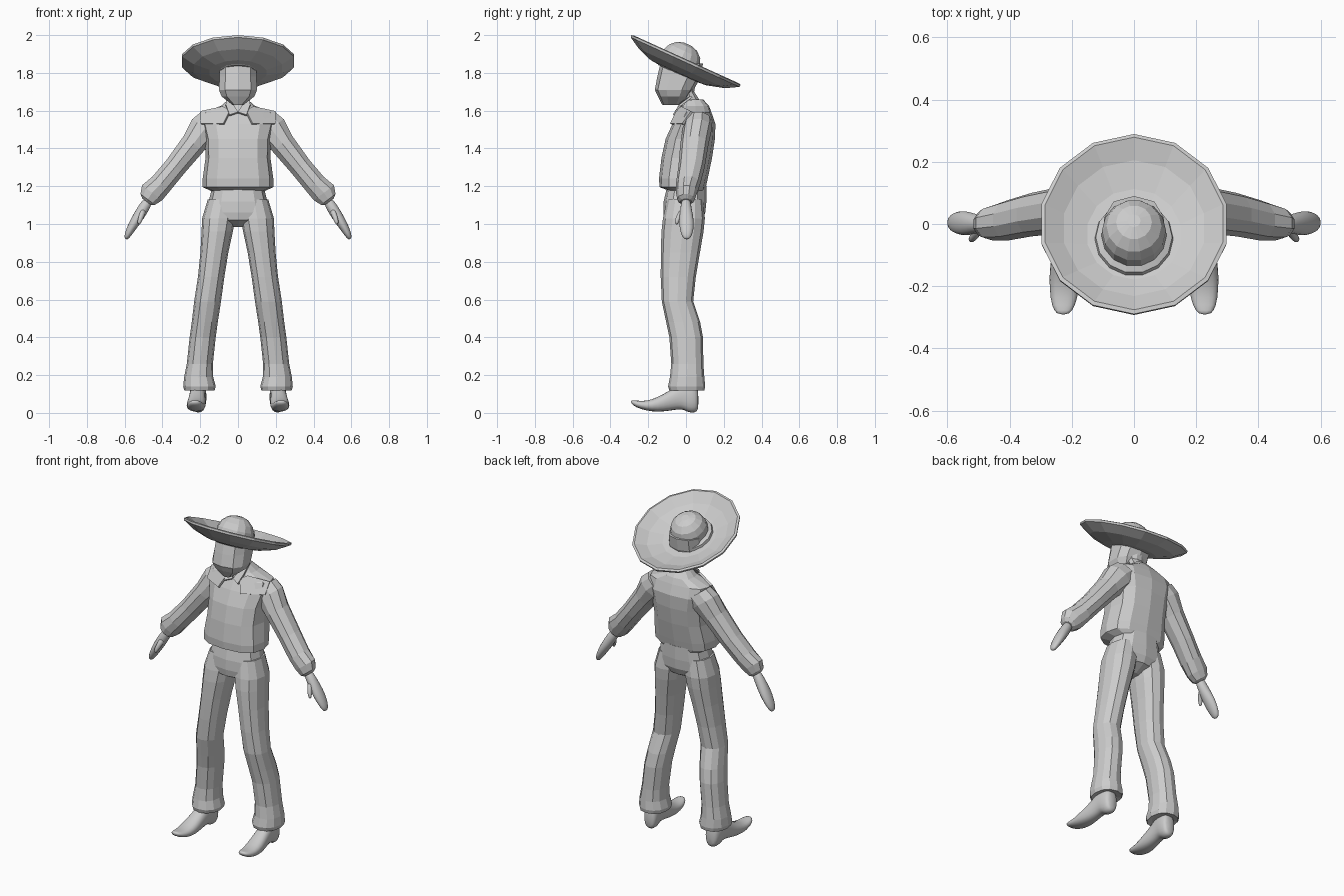
import bpy, bmesh, math
from mathutils import Vector, Matrix


def loft(name, rings, n=12, power=1.0, mirror=False, smooth=False, subsurf=0, phase=0.0):
    """Skin rings of (centre, half-axis a, half-axis b); power < 1 squares the ring."""
    bm = bmesh.new()
    sq = lambda v: math.copysign(abs(v) ** power, v) if abs(v) > 1e-6 else 0.0
    loops = []
    for c, a, b in rings:
        loop = []
        for i in range(n):
            t = 2 * math.pi * (i + phase) / n
            loop.append(bm.verts.new(Vector(c) + Vector(a) * sq(math.cos(t)) + Vector(b) * sq(math.sin(t))))
        loops.append(loop)
    for p, q in zip(loops, loops[1:]):
        for i in range(n):
            j = (i + 1) % n
            bm.faces.new((p[i], p[j], q[j], q[i]))
    bm.faces.new(loops[0][::-1])
    bm.faces.new(loops[-1])
    return finish(name, bm, mirror, smooth, subsurf)


def finish(name, bm, mirror=False, smooth=False, subsurf=0):
    bmesh.ops.recalc_face_normals(bm, faces=bm.faces)
    for f in bm.faces:
        f.smooth = smooth
    me = bpy.data.meshes.new(name)
    bm.to_mesh(me)
    bm.free()
    ob = bpy.data.objects.new(name, me)
    bpy.context.collection.objects.link(ob)
    if mirror:
        m = ob.modifiers.new("mirror", 'MIRROR')
        m.use_clip = False
        m.use_mirror_merge = False
    if subsurf:
        ob.modifiers.new("subsurf", 'SUBSURF').levels = subsurf
        ob.modifiers["subsurf"].render_levels = subsurf
    return ob


def level(z, hw, front, back, x=0.0):
    """Horizontal ring from half width and front/back depth."""
    return ((x, (front + back) / 2, z), (hw, 0, 0), (0, (back - front) / 2, 0))


def limb(x, y, z, r, ry):
    """Ring square to the sloping arm."""
    return ((x, y, z), (0.8 * r, 0, 0.6 * r), (0, ry, 0))


def flap(name, pts, thick=0.012):
    bm = bmesh.new()
    bm.faces.new([bm.verts.new(p) for p in pts])
    ob = finish(name, bm, mirror=True)
    s = ob.modifiers.new("solid", 'SOLIDIFY')
    s.thickness, s.offset = thick, 0
    return ob


# Sombrero: tilted saucer brim
def hat_ring(r, z, shift=0.0):
    return ((0, shift, z), (0.96 * r, 0, 0), (0, r, 0))


tilt = Matrix.Translation((0, 0, 1.868)) @ Matrix.Rotation(math.radians(-24.5), 4, 'X')
brim = loft("hat_brim", [hat_ring(0.07, -0.085, -0.02), hat_ring(0.16, -0.078, -0.01),
                         hat_ring(0.25, -0.05), hat_ring(0.316, -0.012), hat_ring(0.318, 0.0),
                         hat_ring(0.305, 0.004), hat_ring(0.24, -0.032), hat_ring(0.16, -0.058, -0.01),
                         hat_ring(0.07, -0.065, -0.02)], n=14, phase=0.5 * 7)
brim.matrix_world = tilt
# Hat band and rounded crown
crown = loft("hat_crown", [hat_ring(0.10, -0.085, -0.025), hat_ring(0.132, -0.062, -0.025),
                           hat_ring(0.128, -0.045, -0.025), hat_ring(0.109, -0.035, -0.025),
                           hat_ring(0.107, 0.005, -0.025), hat_ring(0.092, 0.04, -0.025),
                           hat_ring(0.06, 0.068, -0.025), hat_ring(0.022, 0.08, -0.025)], n=14)
crown.matrix_world = tilt

# Angular head and neck
loft("head", [level(1.63, 0.03, -0.125, -0.02), level(1.675, 0.09, -0.148, 0.015),
              level(1.71, 0.105, -0.165, 0.04), level(1.78, 0.102, -0.152, 0.08),
              level(1.85, 0.1, -0.135, 0.09)], n=10, power=0.8, phase=0.5)
loft("neck", [level(1.57, 0.07, -0.02, 0.11), level(1.64, 0.054, -0.02, 0.085),
              level(1.70, 0.05, -0.02, 0.045), level(1.78, 0.055, -0.03, 0.06)], n=10)

# Jacket with overhanging front hem
loft("jacket", [level(1.165, 0.12, -0.06, 0.095), level(1.195, 0.187, -0.14, 0.105),
                level(1.24, 0.187, -0.143, 0.115), level(1.35, 0.172, -0.13, 0.138),
                level(1.45, 0.175, -0.108, 0.153), level(1.53, 0.195, -0.072, 0.156),
                level(1.59, 0.19, -0.035, 0.135), level(1.625, 0.09, -0.02, 0.122),
                level(1.66, 0.05, -0.005, 0.09)], n=12, power=0.75)
# Shoulder yoke and collar
flap("shoulder_yoke", [(0.04, -0.045, 1.60), (0.075, -0.08, 1.53), (0.195, -0.015, 1.53),
                       (0.195, 0.03, 1.595), (0.08, -0.02, 1.62)])
flap("collar", [(0.0, -0.045, 1.59), (0.045, -0.065, 1.575), (0.065, -0.03, 1.63),
                (0.06, 0.03, 1.675), (0.035, -0.022, 1.645)])

# Sleeves gathered at the cuffs
loft("sleeve", [limb(0.13, 0.065, 1.545, 0.085, 0.07), limb(0.175, 0.06, 1.505, 0.088, 0.078),
                limb(0.235, 0.045, 1.425, 0.07, 0.075), limb(0.33, 0.03, 1.305, 0.062, 0.07),
                limb(0.405, 0.012, 1.215, 0.063, 0.065), limb(0.455, 0.003, 1.165, 0.07, 0.056),
                limb(0.478, 0, 1.13, 0.05, 0.046), limb(0.484, 0, 1.118, 0.03, 0.03)],
     n=10, mirror=True, phase=0.5)

# Mitten hands with thumbs
loft("hand", [limb(0.465, 0, 1.14, 0.028, 0.026), limb(0.505, 0, 1.075, 0.034, 0.033),
              limb(0.54, 0.002, 1.02, 0.031, 0.045), limb(0.57, 0.004, 0.97, 0.025, 0.04),
              limb(0.588, 0.004, 0.935, 0.018, 0.028), limb(0.595, 0.004, 0.92, 0.008, 0.012)],
     n=8, mirror=True, smooth=True, subsurf=1)
loft("thumb", [limb(0.495, -0.005, 1.085, 0.018, 0.022), limb(0.508, -0.032, 1.05, 0.017, 0.019),
               limb(0.522, -0.048, 1.015, 0.014, 0.014), limb(0.527, -0.05, 0.998, 0.007, 0.007)],
     n=8, mirror=True, smooth=True, subsurf=1)

# Trousers: hips, then flared legs
loft("trouser_hips", [level(0.985, 0.03, -0.05, 0.02), level(1.02, 0.11, -0.115, 0.085),
                      level(1.06, 0.175, -0.12, 0.102), level(1.12, 0.155, -0.118, 0.108),
                      level(1.2, 0.135, -0.10, 0.108)], n=12, power=0.8)
legs = [(1.13, 0.075, -0.10, 0.09, 0.085), (1.03, 0.088, -0.122, 0.10, 0.102),
        (0.96, 0.083, -0.13, 0.093, 0.11), (0.85, 0.074, -0.133, 0.074, 0.125),
        (0.72, 0.07, -0.134, 0.052, 0.142), (0.59, 0.071, -0.128, 0.038, 0.161),
        (0.48, 0.069, -0.105, 0.075, 0.176), (0.40, 0.069, -0.088, 0.09, 0.187),
        (0.26, 0.069, -0.078, 0.092, 0.202), (0.19, 0.077, -0.085, 0.097, 0.208),
        (0.14, 0.086, -0.095, 0.102, 0.204), (0.118, 0.08, -0.088, 0.097, 0.204),
        (0.125, 0.055, -0.06, 0.06, 0.204)]
loft("trouser_leg", [level(z, hw, f, b, x) for z, hw, f, b, x in legs], n=12, power=0.9, mirror=True)

# Boots with upturned toes: rings of y, bottom, top, half width, x
boots = [(-0.293, 0.05, 0.07, 0.02, 0.228), (-0.265, 0.028, 0.066, 0.04, 0.227),
         (-0.21, 0.01, 0.062, 0.05, 0.224), (-0.15, 0.003, 0.085, 0.054, 0.221),
         (-0.09, 0.008, 0.118, 0.048, 0.217), (-0.045, 0.016, 0.15, 0.045, 0.214),
         (-0.01, 0.014, 0.17, 0.046, 0.212), (0.012, -0.003, 0.17, 0.047, 0.211),
         (0.05, -0.003, 0.16, 0.044, 0.209), (0.067, 0.012, 0.12, 0.03, 0.208)]
loft("boot", [((x, y, (lo + hi) / 2), (w, 0, 0), (0, 0, (hi - lo) / 2)) for y, lo, hi, w, x in boots],
     n=10, power=0.8, mirror=True, smooth=True, subsurf=1)
